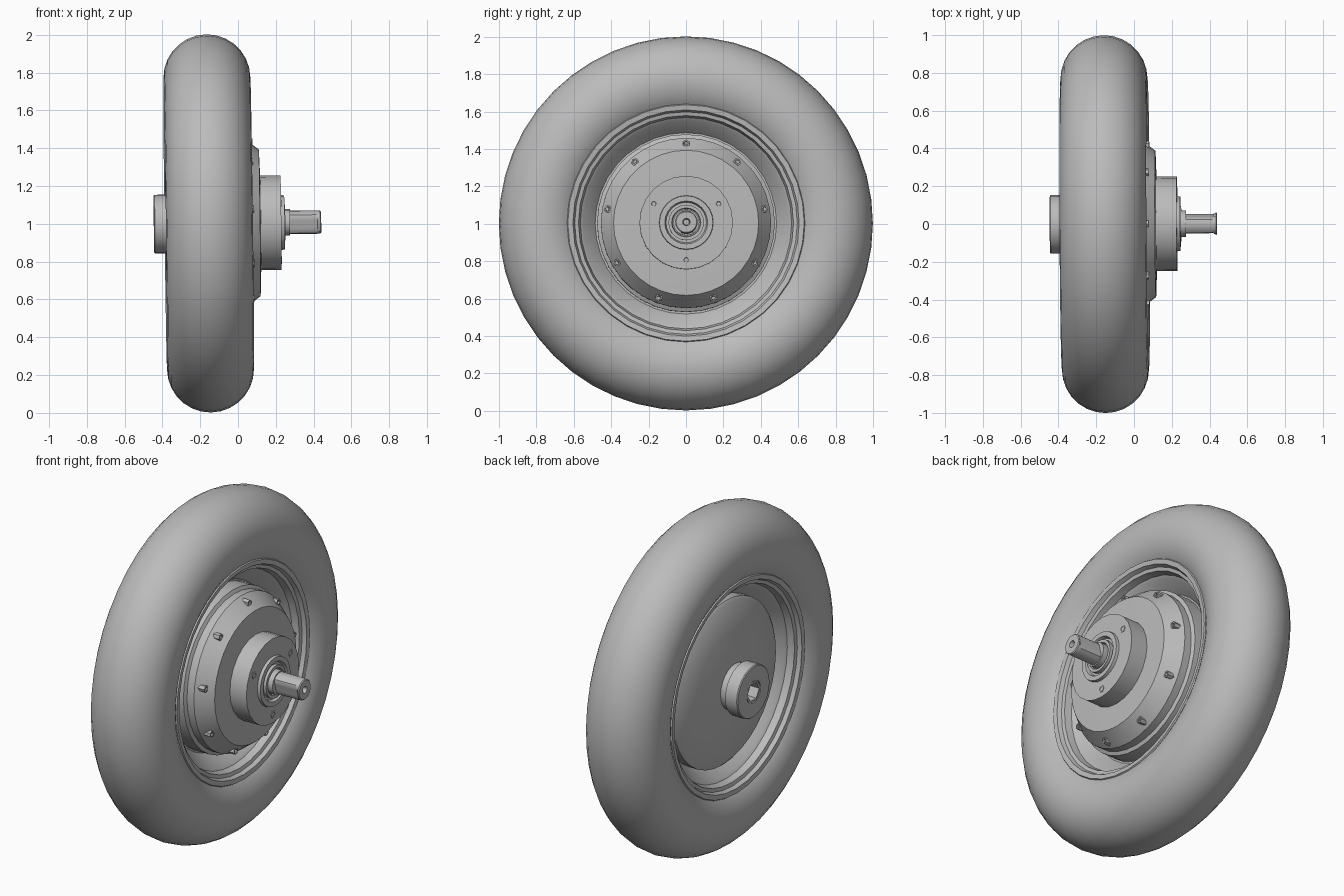
import bpy, bmesh, math
from mathutils import Matrix, Vector

cube = bpy.data.objects.get("Cube")
if cube:
    bpy.data.objects.remove(cube)

grey = bpy.data.materials.new("plain_grey")
grey.use_nodes = True
colour = (0.5, 0.5, 0.5, 1)
grey.diffuse_color = colour
grey.node_tree.nodes["Principled BSDF"].inputs["Base Color"].default_value = colour

# The axle leans very slightly up and back
axle = Vector((1, 0.005, 0.0125))
frame = Matrix.Translation((0, 0, 1.004)) @ Vector((1, 0, 0)).rotation_difference(axle).to_matrix().to_4x4()
MID = -0.155


def revolve(name, profile, sides, closed=False, angle=30, place=Matrix(), turn=0, shape=None):
    """Lathe a list of (x, radius) points around the axle."""
    bm = bmesh.new()
    rings = []
    for x, r in profile:
        if r == 0:
            rings.append([bm.verts.new((x, 0, 0))] * sides)
        else:
            angles = [turn + math.tau * i / sides for i in range(sides)]
            rings.append([bm.verts.new((x, r * math.cos(a), r * math.sin(a))) for a in angles])
    pairs = list(zip(rings, rings[1:]))
    if closed:
        pairs.append((rings[-1], rings[0]))
    for a, b in pairs:
        for i in range(sides):
            j = (i + 1) % sides
            corners = list(dict.fromkeys((a[i], a[j], b[j], b[i])))
            if len(corners) > 2:
                bm.faces.new(corners)
    if shape:
        shape(bm)
    bmesh.ops.recalc_face_normals(bm, faces=bm.faces)
    mesh = bpy.data.meshes.new(name)
    bm.to_mesh(mesh)
    bm.free()
    mesh.materials.append(grey)
    obj = bpy.data.objects.new(name, mesh)
    bpy.context.collection.objects.link(obj)
    obj.matrix_world = frame @ place
    bpy.ops.object.select_all(action="DESELECT")
    obj.select_set(True)
    bpy.context.view_layer.objects.active = obj
    bpy.ops.object.shade_smooth_by_angle(angle=math.radians(angle))
    return obj


# Tyre: round cross-section
section = [math.tau * i / 28 for i in range(28)]
revolve("tyre", [(MID + 0.23 * math.cos(a), 0.77 + 0.23 * math.sin(a)) for a in section],
        48, closed=True, angle=50)

# Rim: stepped flange and sloping well, the same on both sides
half_rim = [(0.165, 0.65), (0.192, 0.632), (0.188, 0.605), (0.165, 0.595),
            (0.16, 0.575), (0.12, 0.565), (0.11, 0.55), (0.03, 0.485), (0.03, 0.44)]
for side, sign in (("left", 1), ("right", -1)):
    revolve(side + "_rim", [(MID + sign * x, r) for x, r in half_rim], 36)

# Motor housing: bevelled cover on one side, shallow dome on the other
revolve("motor_cover", [(-0.14, 0.475), (-0.03, 0.475), (-0.02, 0.455), (0.025, 0.455),
                        (0.115, 0.388), (0.12, 0.25), (0.12, 0)], 36)
revolve("back_plate", [(-0.15, 0.49), (-0.25, 0.49), (-0.262, 0.475), (-0.29, 0.32),
                       (-0.32, 0.16), (-0.325, 0)], 36, angle=35)

# Back boss with a six-sided bore
revolve("back_boss", [(-0.3, 0.135), (-0.36, 0.135), (-0.365, 0.155), (-0.44, 0.155),
                      (-0.445, 0.15), (-0.445, 0.066), (-0.36, 0.066), (-0.36, 0)], 24)
revolve("bore_sleeve", [(-0.34, 0.07), (-0.443, 0.07), (-0.443, 0.055), (-0.37, 0.055), (-0.37, 0)], 6)

# Front cap and stepped bearing rings
revolve("hub_cap", [(0.11, 0.25), (0.228, 0.25), (0.228, 0.145), (0.246, 0.143), (0.246, 0.115),
                    (0.228, 0.108), (0.228, 0)], 24)
revolve("bearing_ring", [(0.22, 0.095), (0.25, 0.095), (0.25, 0.078), (0.235, 0.074), (0.235, 0)], 20)
revolve("shaft_collar", [(0.22, 0.07), (0.275, 0.07), (0.275, 0)], 16)


# Shaft with two flats and a centre hole
def cut_flats(bm):
    for v in bm.verts:
        if 0.27 < v.co.x < 0.42:
            v.co.y = max(-0.043, min(0.043, v.co.y))


revolve("shaft", [(0.24, 0.062), (0.27, 0.062), (0.275, 0.062), (0.415, 0.062), (0.42, 0.062),
                  (0.435, 0.06), (0.44, 0.055), (0.44, 0.02), (0.41, 0.015), (0.41, 0)],
        20, place=Matrix.Rotation(math.radians(15), 4, "X"), shape=cut_flats)


# Socket screws around the cover and the cap
def screw_circle(name, count, radius, top, size, depth):
    profile = [(top - depth, size), (top, size), (top, size * 0.6),
               (top - 0.012, size * 0.55), (top - 0.012, 0)]
    for i in range(count):
        a = math.pi / 2 + math.tau * i / count
        spot = Matrix.Translation((0, radius * math.cos(a), radius * math.sin(a)))
        revolve(f"{name}_{i + 1}", profile, 6, place=spot, turn=a)


screw_circle("cover_screw", 9, 0.425, 0.082, 0.02, 0.05)
for i in range(3):
    a = math.pi / 6 + math.tau * i / 3
    spot = Matrix.Translation((0, 0.2 * math.cos(a), 0.2 * math.sin(a)))
    revolve(f"cap_screw_{i + 1}", [(0.21, 0.022), (0.231, 0.022), (0.231, 0.014), (0.229, 0.012), (0.229, 0)],
            6, place=spot)
